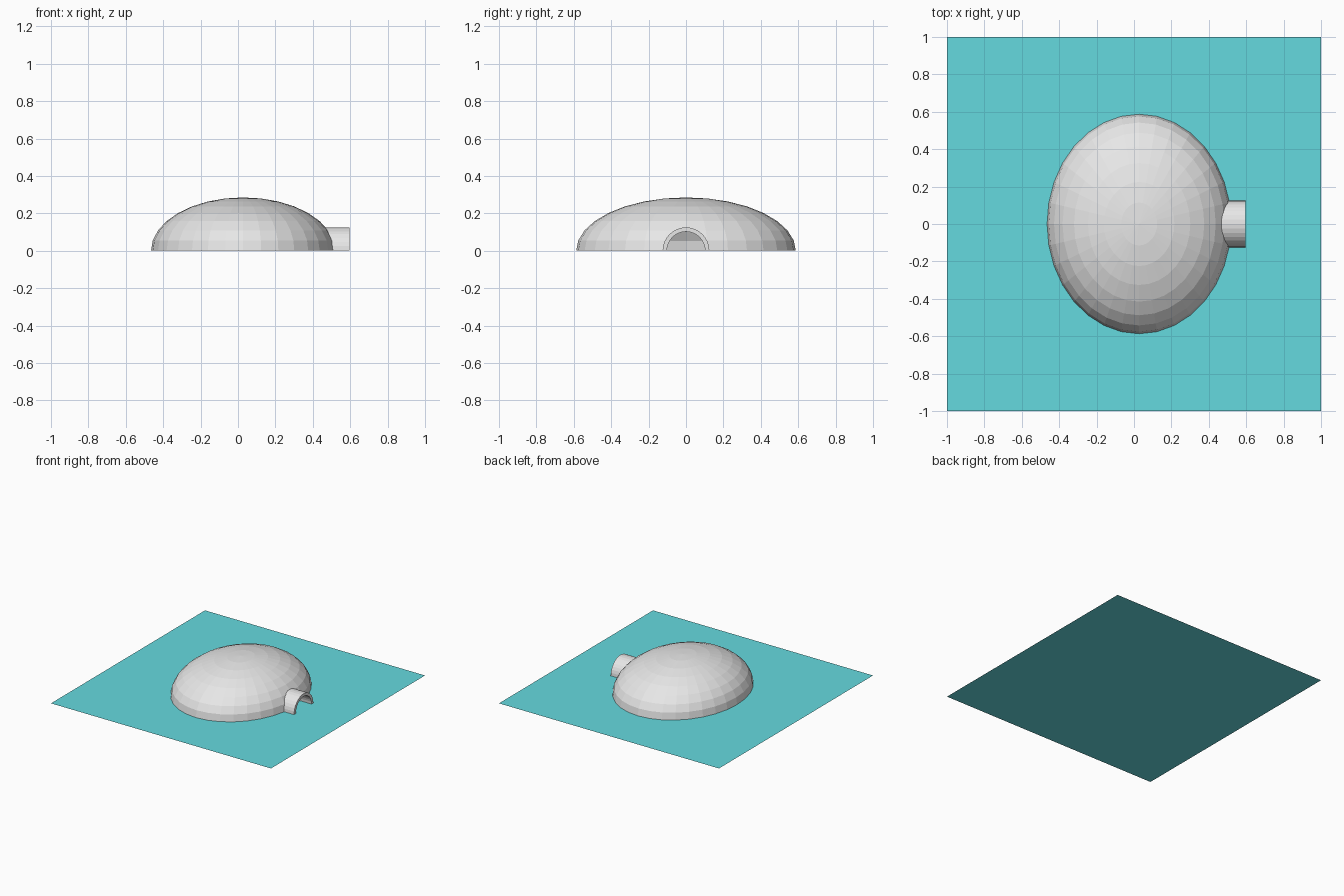
import bpy, bmesh, math
from mathutils import Matrix

if "Cube" in bpy.data.objects:
    bpy.data.objects.remove(bpy.data.objects["Cube"])

CX, RX, RY, RZ = 0.0275, 0.4925, 0.587, 0.285   # dome centre and radii
WALL = 0.023
TUNNEL_R, TUNNEL_END = 0.125, 0.597


def material(name, rgb):
    m = bpy.data.materials.new(name)
    m.diffuse_color = (*rgb, 1)
    m.use_nodes = True
    m.node_tree.nodes["Principled BSDF"].inputs["Base Color"].default_value = m.diffuse_color
    return m


def make(name, bm, mat):
    bmesh.ops.recalc_face_normals(bm, faces=bm.faces)
    me = bpy.data.meshes.new(name)
    bm.to_mesh(me)
    bm.free()
    me.materials.append(mat)
    ob = bpy.data.objects.new(name, me)
    bpy.context.collection.objects.link(ob)
    return ob


def ellipsoid(bm, inset):
    m = Matrix.Translation((CX, 0, 0)) @ Matrix.Diagonal((RX - inset, RY - inset, RZ - inset, 1))
    bmesh.ops.create_uvsphere(bm, u_segments=32, v_segments=16, radius=1, matrix=m)


def cylinder(bm, r, x0, x1):
    m = Matrix.Translation(((x0 + x1) / 2, 0, 0)) @ Matrix.Rotation(math.pi / 2, 4, 'Y')
    bmesh.ops.create_cone(bm, cap_ends=True, segments=32, radius1=r, radius2=r,
                          depth=x1 - x0, matrix=m)


def subtract(ob, cutter):
    mod = ob.modifiers.new("cut", 'BOOLEAN')
    mod.operation, mod.solver, mod.object = 'DIFFERENCE', 'EXACT', cutter
    bpy.context.view_layer.objects.active = ob
    bpy.ops.object.modifier_apply(modifier=mod.name)


def halve(ob):
    # keep only what stands above the ground
    bm = bmesh.new()
    bm.from_mesh(ob.data)
    bmesh.ops.bisect_plane(bm, geom=bm.verts[:] + bm.edges[:] + bm.faces[:], dist=1e-5,
                           plane_co=(0, 0, 0), plane_no=(0, 0, 1), clear_inner=True)
    bm.to_mesh(ob.data)
    bm.free()


grey = material("pale grey", (0.8, 0.8, 0.8))
teal = material("teal", (0.13, 0.70, 0.74))

# ground sheet
bm = bmesh.new()
bmesh.ops.create_grid(bm, x_segments=1, y_segments=1, size=1)
sheet = make("base_sheet", bm, teal)

# cutters: room inside the dome, passage through the tunnel
bm = bmesh.new()
ellipsoid(bm, WALL)
room = make("room_cutter", bm, grey)
bm = bmesh.new()
cylinder(bm, TUNNEL_R - WALL, 0.3, 0.8)
passage = make("passage_cutter", bm, grey)

# hollow dome with doorway
bm = bmesh.new()
ellipsoid(bm, 0)
dome = make("dome", bm, grey)

# entrance tunnel, trimmed to the room wall
bm = bmesh.new()
cylinder(bm, TUNNEL_R, 0.4, TUNNEL_END)
tunnel = make("entrance_tunnel", bm, grey)

for ob in (dome, tunnel):
    subtract(ob, room)
    subtract(ob, passage)
    halve(ob)

for cutter in (room, passage):
    bpy.data.objects.remove(cutter)
